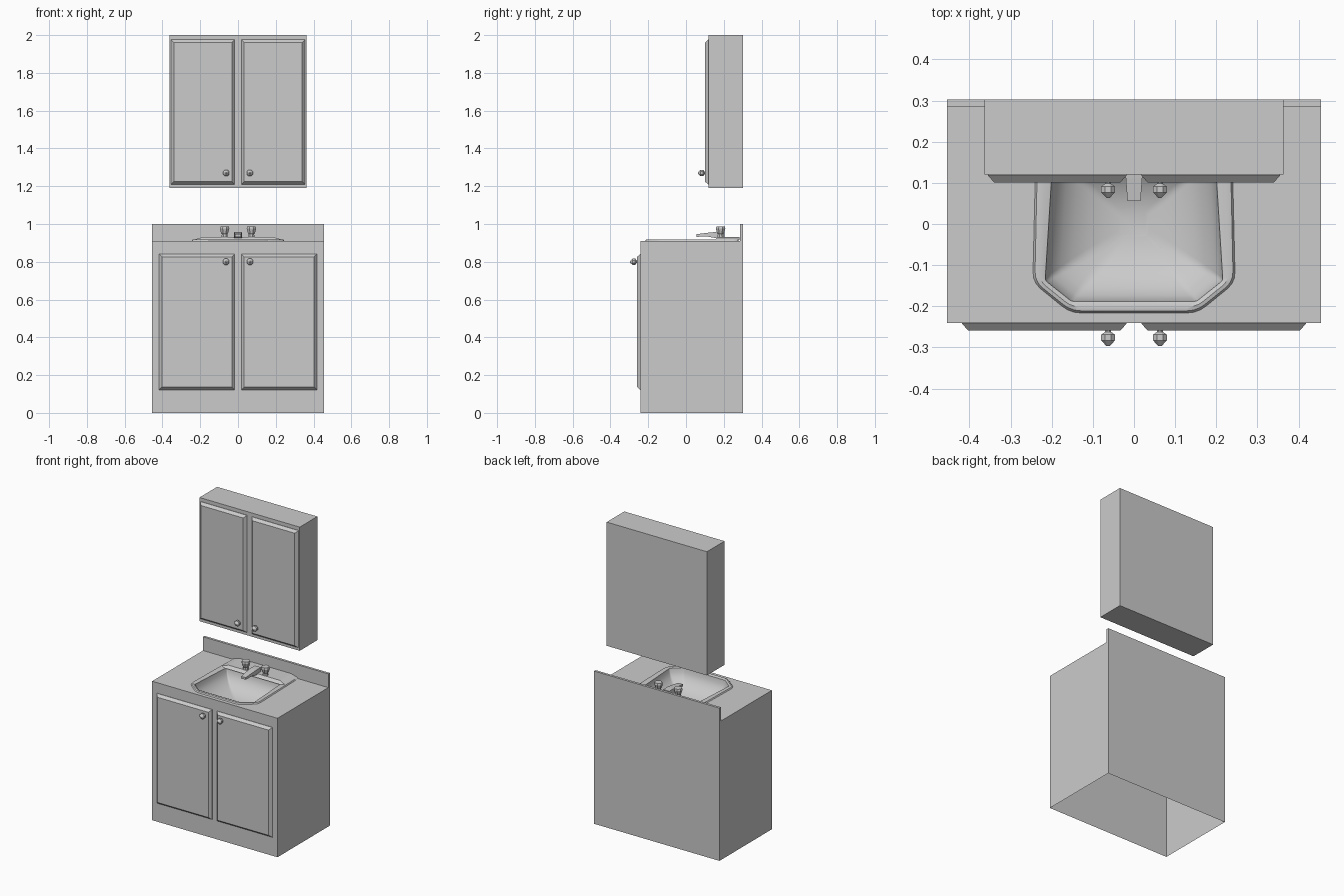
import bpy, bmesh, math
from mathutils import Vector

if "Cube" in bpy.data.objects:
    bpy.data.objects.remove(bpy.data.objects["Cube"])

grey = bpy.data.materials.new("plain_grey")
grey.use_nodes = True
grey.diffuse_color = (0.6, 0.6, 0.6, 1)
grey.node_tree.nodes["Principled BSDF"].inputs["Base Color"].default_value = grey.diffuse_color


def finish(name, bm, recalc=True, smooth=False):
    if recalc:
        bmesh.ops.recalc_face_normals(bm, faces=bm.faces)
    mesh = bpy.data.meshes.new(name)
    bm.to_mesh(mesh)
    bm.free()
    mesh.materials.append(grey)
    ob = bpy.data.objects.new(name, mesh)
    bpy.context.collection.objects.link(ob)
    if smooth:
        bpy.ops.object.select_all(action='DESELECT')
        ob.select_set(True)
        bpy.context.view_layer.objects.active = ob
        bpy.ops.object.shade_smooth_by_angle(angle=math.radians(35))
    return ob


def skin(bm, rings, start=True, end=True):
    """Join a series of point rings with faces and cap the ends."""
    loops = [[bm.verts.new(p) for p in ring] for ring in rings]
    n = len(loops[0])
    for a, b in zip(loops, loops[1:]):
        for i in range(n):
            j = (i + 1) % n
            bm.faces.new((a[i], a[j], b[j], b[i]))
    if start:
        bm.faces.new(loops[0][::-1])
    if end:
        bm.faces.new(loops[-1])
    return loops


def loft(name, rings, start=True, end=True, recalc=True, smooth=False):
    bm = bmesh.new()
    skin(bm, rings, start, end)
    return finish(name, bm, recalc, smooth)


def rect_z(x, y0, y1, z):
    return [(-x, y0, z), (x, y0, z), (x, y1, z), (-x, y1, z)]


def rect_y(x0, x1, z0, z1, y):
    return [(x0, y, z0), (x1, y, z0), (x1, y, z1), (x0, y, z1)]


def box(name, x, y0, y1, z0, z1):
    return loft(name, [rect_z(x, y0, y1, z0), rect_z(x, y0, y1, z1)])


def turned(name, profile, centre, axis, sides=8):
    """Faceted turned part; profile lists (radius, distance along the axis)."""
    turn = Vector((0, 0, 1)).rotation_difference(Vector(axis))
    rings = []
    for r, d in profile:
        angles = [math.tau * (i + 0.5) / sides for i in range(sides)]
        rings.append([Vector(centre) + turn @ Vector((r * math.cos(a), r * math.sin(a), d))
                      for a in angles])
    return loft(name, rings)


def basin_ring(back, wide, front, yb, ym, yf, z, r):
    """Counter-clockwise basin outline with rounded corners."""
    half = [(front, yf), (wide, ym), (back, yb)]
    pts = [Vector((x, y, z)) for x, y in half]
    pts += [Vector((-x, y, z)) for x, y in reversed(half)]
    ring = []
    for i, p in enumerate(pts):
        a = p + (pts[i - 1] - p).normalized() * r
        b = p + (pts[(i + 1) % len(pts)] - p).normalized() * r
        for t in (0, 0.33, 0.67, 1):
            ring.append(a * (1 - t) ** 2 + p * 2 * t * (1 - t) + b * t * t)
    return ring


# Vanity cabinet: open underneath, top cut out for the basin
TOP, BACK, FRONT = 0.91, 0.302, -0.24
bm = bmesh.new()
loops = skin(bm, [rect_z(0.454, FRONT, BACK, 0), rect_z(0.454, FRONT, BACK, TOP)], False, False)
hole = [bm.verts.new(p) for p in basin_ring(0.228, 0.236, 0.15, 0.27, -0.138, -0.206, TOP, 0.02)]
rim_edges = [bm.edges.new((hole[i - 1], hole[i])) for i in range(len(hole))]
top_edges = [bm.edges.get((loops[1][i - 1], loops[1][i])) for i in range(4)]
bmesh.ops.triangle_fill(bm, edges=rim_edges + top_edges, use_beauty=True, normal=(0, 0, 1))
finish("vanity_cabinet", bm)
box("backsplash", 0.454, 0.286, BACK, TOP, 1.0)

# Wall cabinet
box("wall_cabinet", 0.363, 0.12, BACK, 1.19, 2.0)


# Doors with chamfered edges, each with a faceted knob
def door(name, side, x1, z0, z1, y, knob_z):
    x0, c, depth = 0.018, 0.015, 0.019
    rings = []
    for inset, d in ((0, 0), (0, 0.002), (c, depth)):
        xs = sorted((side * (x0 + inset), side * (x1 - inset)))
        rings.append(rect_y(*xs, z0 + inset, z1 - inset, y - d))
    loft(name, rings, start=False)
    turned(name + "_knob", [(0.008, -0.002), (0.008, 0.003), (0.018, 0.010), (0.018, 0.024),
                            (0.004, 0.038)],
           (side * 0.063, y - depth, knob_z), (0, -1, 0))


for side, word in ((1, "left"), (-1, "right")):
    door("vanity_door_" + word, side, 0.418, 0.122, 0.841, FRONT, 0.80)
    door("wall_door_" + word, side, 0.355, 1.209, 1.976, 0.12, 1.27)

# Basin: raised rim, then a rounded bowl
rings = [
    basin_ring(0.236, 0.246, 0.155, 0.28, -0.142, -0.216, TOP, 0.025),
    basin_ring(0.232, 0.241, 0.153, 0.276, -0.140, -0.211, TOP + 0.007, 0.025),
    basin_ring(0.222, 0.230, 0.152, 0.266, -0.138, -0.201, TOP + 0.009, 0.02),
    basin_ring(0.197, 0.216, 0.152, 0.165, -0.137, -0.188, TOP + 0.004, 0.006),
]
for k in range(1, 8):
    a = k / 7 * math.radians(80)
    s, depth = math.cos(a), 0.13 * math.sin(a)
    rings.append(basin_ring(0.197 * s, 0.216 * s, 0.152 * s, 0.165 * s, -0.137 * s,
                            -0.188 * s, TOP + 0.004 - depth, 0.006 + 0.03 * s * (1 - s)))
loft("basin", rings, start=False, recalc=False, smooth=True)

# Raised deck carrying the taps
loft("tap_deck", [rect_z(0.235, 0.15, 0.284, TOP + 0.004),
                  rect_z(0.225, 0.158, 0.284, TOP + 0.010),
                  rect_z(0.186, 0.168, 0.284, TOP + 0.021)], start=False)

# Spout
loft("spout", [rect_y(-0.022, 0.022, 0.925, 0.958, 0.205),
               rect_y(-0.022, 0.022, 0.925, 0.958, 0.160),
               rect_y(-0.020, 0.020, 0.934, 0.953, 0.110),
               rect_y(-0.016, 0.016, 0.932, 0.946, 0.056)])

# Tap handles
for side, word in ((1, "left"), (-1, "right")):
    turned("tap_handle_" + word, [(0.017, 0), (0.016, 0.016), (0.020, 0.022), (0.027, 0.045),
                                  (0.024, 0.056)],
           (side * 0.071, 0.183, 0.930), (0, 0, 1))
